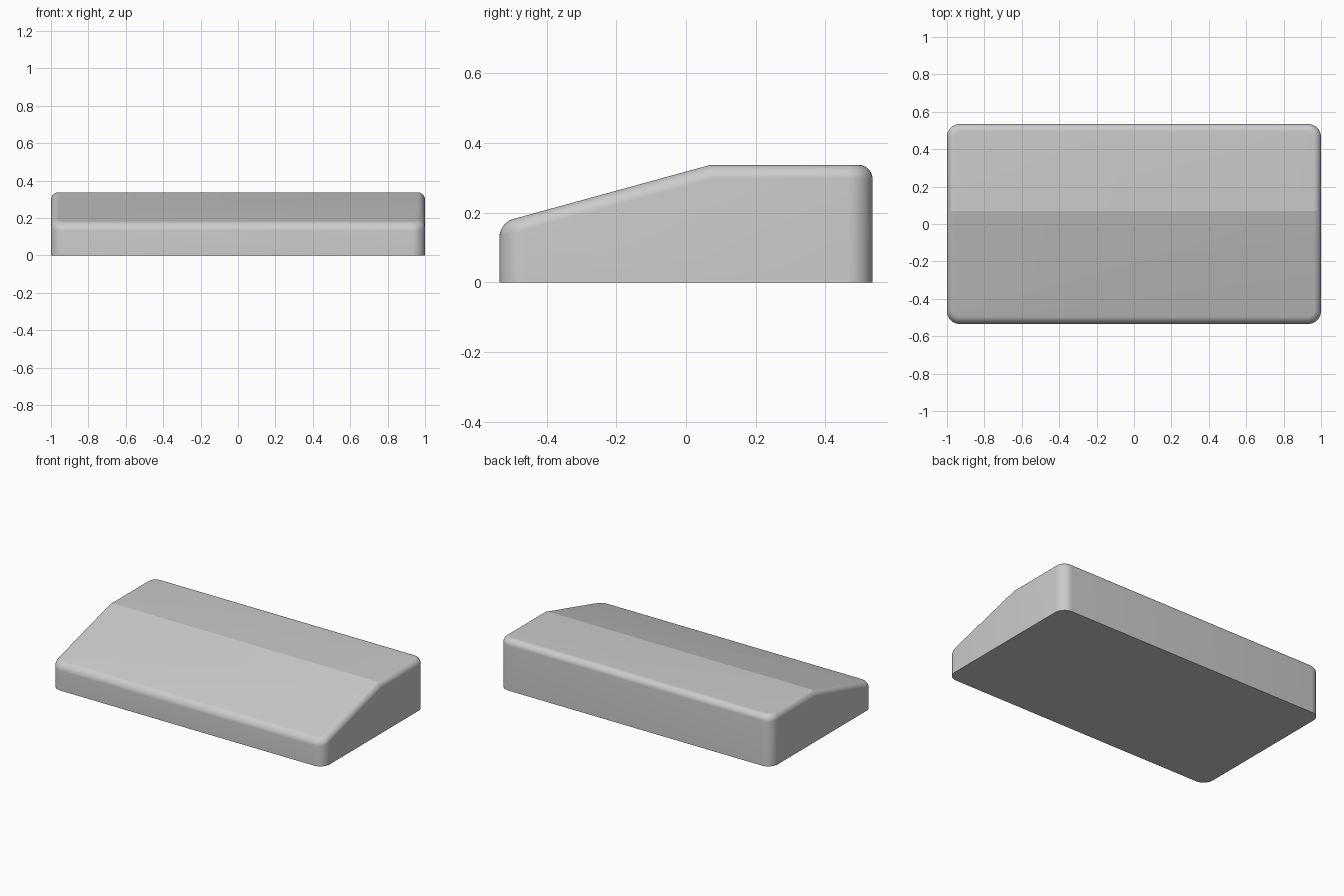
import bpy, bmesh, math

if "Cube" in bpy.data.objects:
    bpy.data.objects.remove(bpy.data.objects["Cube"])

HALF_Y, TOP, FRONT_TOP, RIDGE_Y = 0.535, 0.337, 0.171, 0.07

# Side profile (y, z), extruded along x
profile = [(-HALF_Y, 0), (HALF_Y, 0), (HALF_Y, TOP), (RIDGE_Y, TOP), (-HALF_Y, FRONT_TOP)]
bm = bmesh.new()
rings = [[bm.verts.new((x, y, z)) for y, z in profile] for x in (-1, 1)]
n = len(profile)
bm.faces.new(rings[0])
bm.faces.new(rings[1])
for i in range(n):
    j = (i + 1) % n
    bm.faces.new((rings[0][i], rings[0][j], rings[1][j], rings[1][i]))
bmesh.ops.recalc_face_normals(bm, faces=bm.faces)

# Round the four upright corners
upright = [e for e in bm.edges
           if abs((e.verts[0].co - e.verts[1].co).normalized().z) > 0.99]
bmesh.ops.bevel(bm, geom=upright, offset=0.07, offset_type='OFFSET',
                segments=10, profile=0.5, affect='EDGES')
bm.normal_update()

# Round the rim between the walls and the top faces
rim = [e for e in bm.edges if len(e.link_faces) == 2
       and max(f.normal.z for f in e.link_faces) > 0.5
       and abs(min(f.normal.z for f in e.link_faces)) < 0.1]
bmesh.ops.bevel(bm, geom=rim, offset=0.04, offset_type='OFFSET',
                segments=10, profile=0.5, affect='EDGES', clamp_overlap=True)
bmesh.ops.recalc_face_normals(bm, faces=bm.faces)

mesh = bpy.data.meshes.new("wedge_body")
bm.to_mesh(mesh)
bm.free()
body = bpy.data.objects.new("wedge_body", mesh)
bpy.context.collection.objects.link(body)

# Plain grey
grey = bpy.data.materials.new("light grey")
grey.diffuse_color = (0.6, 0.6, 0.6, 1)
grey.use_nodes = True
grey.node_tree.nodes["Principled BSDF"].inputs["Base Color"].default_value = grey.diffuse_color
mesh.materials.append(grey)

# Smooth roundings, crisp ridge
bpy.context.view_layer.objects.active = body
body.select_set(True)
bpy.ops.object.shade_smooth_by_angle(angle=math.radians(12))
